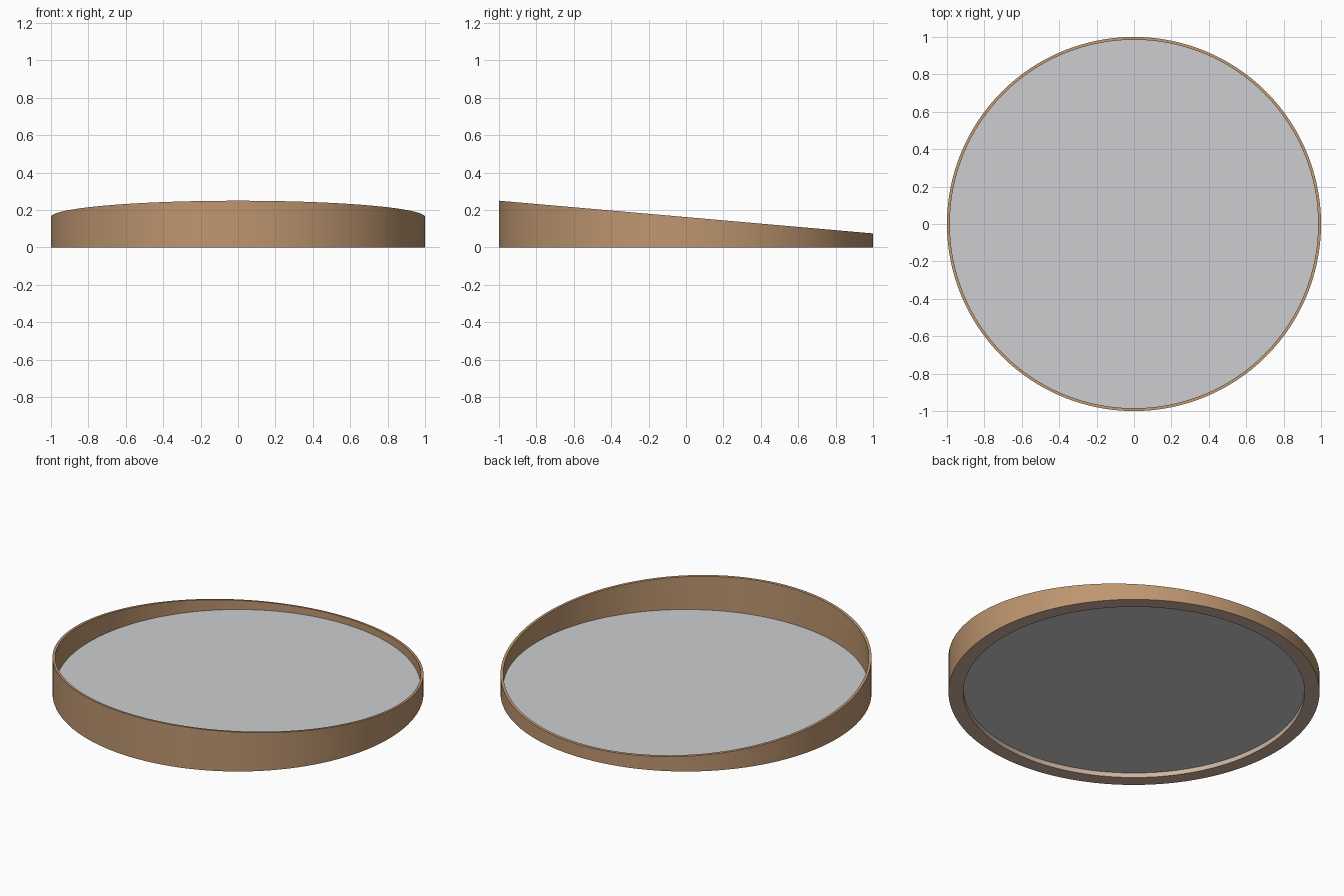
import bpy, bmesh, math
from mathutils import Matrix

cube = bpy.data.objects.get("Cube")
if cube:
    bpy.data.objects.remove(cube, do_unlink=True)

SEGMENTS = 128
WALL_IN, LIP_IN = 0.985, 0.92       # inner radii of wall and backing lip
LIP_TOP, PANEL_TOP = 0.028, 0.038


def srgb(*rgb):
    return [((c / 255 + 0.055) / 1.055) ** 2.4 for c in rgb] + [1.0]


def material(name, color):
    mat = bpy.data.materials.new(name)
    mat.use_nodes = True
    mat.diffuse_color = color
    mat.node_tree.nodes["Principled BSDF"].inputs["Base Color"].default_value = color
    return mat


def finish(name, bm, mats, rule=None):
    bmesh.ops.recalc_face_normals(bm, faces=bm.faces)
    if rule:
        for face in bm.faces:
            face.material_index = rule(face)
    mesh = bpy.data.meshes.new(name)
    bm.to_mesh(mesh)
    bm.free()
    for mat in mats:
        mesh.materials.append(mat)
    obj = bpy.data.objects.new(name, mesh)
    bpy.context.collection.objects.link(obj)
    bpy.ops.object.select_all(action="DESELECT")
    obj.select_set(True)
    bpy.context.view_layer.objects.active = obj
    bpy.ops.object.shade_smooth_by_angle(angle=math.radians(30))
    return obj


def disc(name, radius, low, high, mats, rule=None, spot=(0, 0), sides=SEGMENTS):
    bm = bmesh.new()
    place = Matrix.Translation((*spot, (low + high) / 2))
    bmesh.ops.create_cone(bm, cap_ends=True, segments=sides, radius1=radius,
                          radius2=radius, depth=high - low, matrix=place)
    return finish(name, bm, mats, rule)


def slant(y):
    # Rim height falls evenly from front to back
    return 0.1625 - 0.0875 * y


tan = material("tan wood", srgb(190, 150, 112))
pale = material("pale wood", srgb(205, 180, 160))
silver = material("silver glass", srgb(205, 206, 208))
grey = material("grey backing", srgb(205, 205, 205))
steel = material("steel", srgb(200, 200, 200))

# Frame: stepped section swept round, its rim cut on a slant (None = rim)
section = [(1, 0), (1, None), (WALL_IN, None), (WALL_IN, LIP_TOP),
           (LIP_IN, LIP_TOP), (LIP_IN, 0)]
bm = bmesh.new()
loops = []
for i in range(SEGMENTS):
    a = math.tau * i / SEGMENTS
    x, y = math.cos(a), math.sin(a)
    loops.append([bm.verts.new((r * x, r * y, slant(r * y) if z is None else z))
                  for r, z in section])
for i, loop in enumerate(loops):
    after = loops[(i + 1) % SEGMENTS]
    for j in range(len(section)):
        k = (j + 1) % len(section)
        bm.faces.new((loop[j], after[j], after[k], loop[k]))


def frame_rule(face):
    inner_lip = face.calc_center_median().xy.length < 0.96
    return 1 if face.normal.z < -0.5 or inner_lip else 0


finish("frame", bm, [tan, pale], frame_rule)

# Mirror panel: glass on top, board underneath
disc("mirror_panel", WALL_IN, LIP_TOP, PANEL_TOP, [silver, grey],
     lambda face: int(face.normal.z < -0.5))

# Small hanger screws set in the back
for side, name in ((1, "left"), (-1, "right")):
    a = math.radians(40)
    disc(f"{name}_hanger_screw", 0.012, -0.001, 0.004, [steel],
         spot=(side * 0.96 * math.cos(a), 0.96 * math.sin(a)), sides=16)
